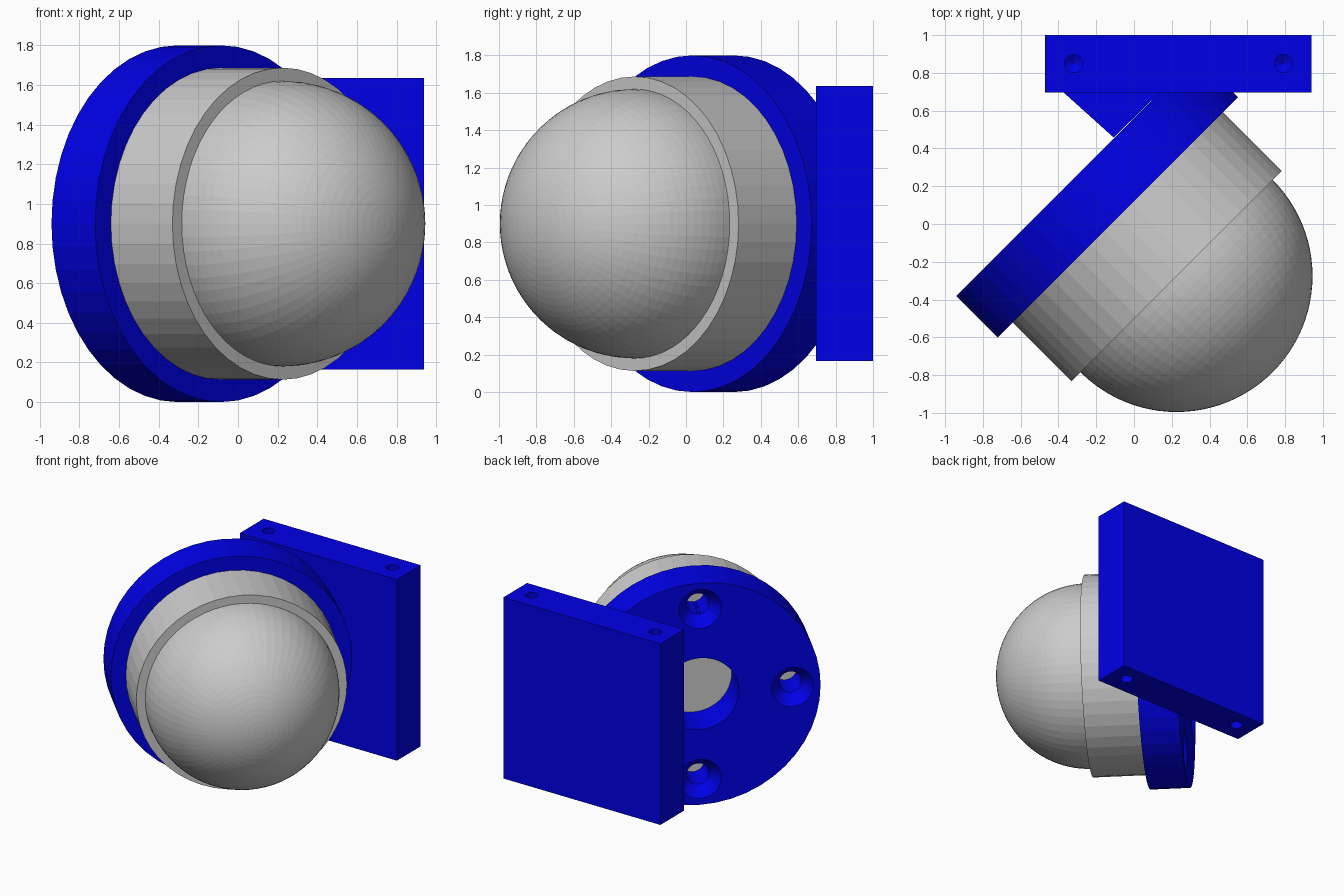
import bpy, bmesh
from math import sin, cos, pi
from mathutils import Matrix, Vector

if "Cube" in bpy.data.objects:
    bpy.data.objects.remove(bpy.data.objects["Cube"])

blue = bpy.data.materials.new("blue")
blue.diffuse_color = (0.0, 0.0, 0.8, 1)
blue.use_nodes = True
blue.node_tree.nodes["Principled BSDF"].inputs["Base Color"].default_value = blue.diffuse_color

# Tilted frame: local z runs along the dome axis, origin at the back of the flange
s = 0.5 ** 0.5
AXIS = Matrix(((s, 0, s, -0.305), (s, 0, -s, 0.255), (0, 1, 0, 0.9), (0, 0, 0, 1)))


def finish(bm, name, mat=None):
    bmesh.ops.remove_doubles(bm, verts=bm.verts, dist=1e-5)
    bmesh.ops.recalc_face_normals(bm, faces=bm.faces)
    me = bpy.data.meshes.new(name)
    bm.to_mesh(me)
    bm.free()
    ob = bpy.data.objects.new(name, me)
    bpy.context.collection.objects.link(ob)
    if mat:
        me.materials.append(mat)
    return ob


def revolve(name, profile, segs, matrix, mat=None, closed=False):
    bm = bmesh.new()
    vs = [bm.verts.new((r, 0, z)) for r, z in profile]
    pairs = list(zip(vs, vs[1:])) + ([(vs[-1], vs[0])] if closed else [])
    edges = [bm.edges.new(p) for p in pairs]
    bmesh.ops.spin(bm, geom=vs + edges, cent=(0, 0, 0), axis=(0, 0, 1),
                   angle=2 * pi, steps=segs)
    bm.transform(matrix)
    return finish(bm, name, mat)


def prism(name, outline, z0, z1, mat):
    bm = bmesh.new()
    face = bm.faces.new([bm.verts.new((x, y, z0)) for x, y in outline])
    ext = bmesh.ops.extrude_face_region(bm, geom=[face])
    top = [v for v in ext["geom"] if isinstance(v, bmesh.types.BMVert)]
    bmesh.ops.translate(bm, verts=top, vec=Vector((0, 0, z1 - z0)))
    return finish(bm, name, mat)


def drill(ob, cutters):
    for c in cutters:
        c.hide_render = True
        m = ob.modifiers.new("hole", 'BOOLEAN')
        m.operation, m.solver, m.object = 'DIFFERENCE', 'EXACT', c
    bpy.context.view_layer.update()
    dg = bpy.context.evaluated_depsgraph_get()
    me = bpy.data.meshes.new_from_object(ob.evaluated_get(dg))
    ob.modifiers.clear()
    ob.data = me
    me.materials.clear()
    me.materials.append(blue)
    for c in cutters:
        bpy.data.objects.remove(c)


# Round flange with centre cable hole and countersunk screw holes
flange = revolve("flange", [(0.29, 0), (0.9, 0), (0.9, 0.311), (0.29, 0.311)],
                 48, AXIS, blue, closed=True)
screw = [(0, -0.02), (0.176, -0.02), (0.085, 0.09), (0.085, 0.4), (0, 0.4)]
drill(flange, [revolve("screw_cutter", screw, 24, AXIS @ Matrix.Translation((x, y, 0)))
               for x, y in ((0, 0.69), (0, -0.69), (-0.69, 0))])

# Wall plate with blind holes in its top and bottom edges
plate = prism("wall_plate", [(-0.47, 0.695), (0.94, 0.695), (0.94, 1), (-0.47, 1)],
              0.165, 1.635, blue)
bore = [(0, -0.02), (0.048, -0.02), (0.048, 0.3), (0, 0.33)]
cutters = []
for x in (-0.32, 0.79):
    for z, flip in ((0.165, 0), (1.635, pi)):
        m = Matrix.Translation((x, 0.85, z)) @ Matrix.Rotation(flip, 4, 'X')
        cutters.append(revolve("bore_cutter", bore, 20, m))
drill(plate, cutters)

# Gusset joining plate and flange
prism("gusset", [(-0.377, 0.70), (-0.108, 0.458), (0.14, 0.70)], 0.45, 1.35, blue)

# Lamp body and dome
revolve("housing", [(0, 0.311), (0.787, 0.311), (0.787, 0.75), (0, 0.75)], 48, AXIS)
dome = [(0.72 * cos(i * pi / 48), 0.75 + 0.72 * sin(i * pi / 48)) for i in range(25)]
revolve("dome", dome, 64, AXIS)
